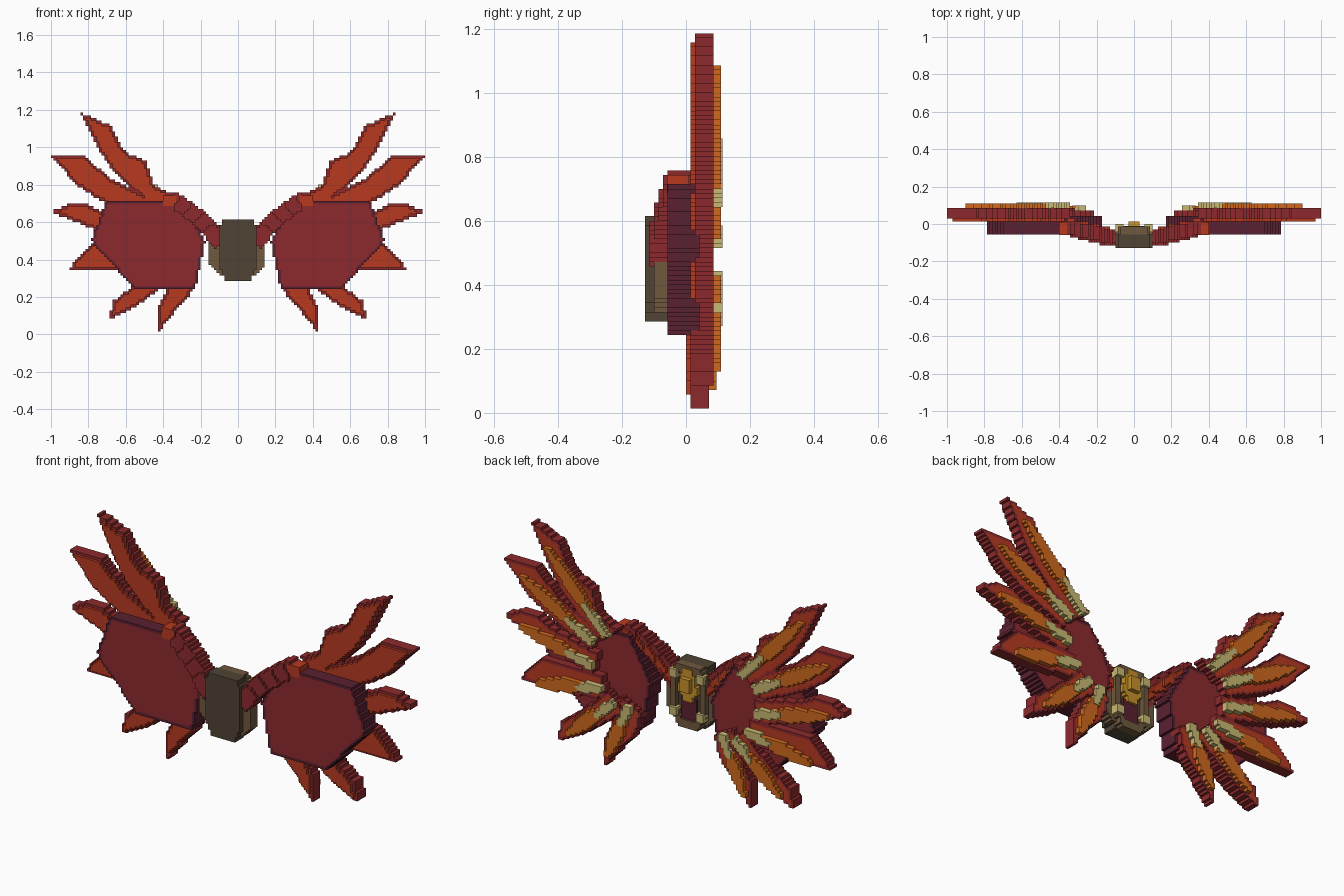
import bpy, bmesh
from mathutils import Vector

cube = bpy.data.objects.get("Cube")
if cube:
    bpy.data.objects.remove(cube, do_unlink=True)

V = 1 / 70  # block size


def material(name, hexcode):
    rgb = [int(hexcode[i:i + 2], 16) / 255 for i in (0, 2, 4)]
    col = [c / 12.92 if c < 0.04 else ((c + 0.055) / 1.055) ** 2.4 for c in rgb] + [1]
    m = bpy.data.materials.new(name)
    m.use_nodes = True
    m.diffuse_color = col
    m.node_tree.nodes["Principled BSDF"].inputs["Base Color"].default_value = col
    return m


EMBER = material("ember orange red", "b83a20")
RED = material("deep red", "8c2a2d")
MAROON = material("maroon", "5a2030")
ORANGE = material("orange", "d0691e")
CREAM = material("cream", "c9b973")
OLIVE = material("dark olive brown", "504434")
BROWN = material("brown", "6f583e")
GOLD = material("gold", "c8922a")
SIDES = ((1, 0), (-1, 0), (0, 1), (0, -1))


def inside(x, z, poly):
    hit = False
    for (ax, az), (bx, bz) in zip(poly, poly[1:] + poly[:1]):
        if (az > z) != (bz > z) and x < (bx - ax) * (z - az) / (bz - az) + ax:
            hit = not hit
    return hit


def raster(poly):
    """Blocks whose centre lies in an x-z outline."""
    xs, zs = zip(*poly)
    return {(i, k)
            for i in range(int(min(xs) / V) - 2, int(max(xs) / V) + 2)
            for k in range(int(min(zs) / V) - 2, int(max(zs) / V) + 2)
            if inside((i + 0.5) * V, (k + 0.5) * V, poly)}


def rim_of(cells):
    return {c for c in cells if any((c[0] + d[0], c[1] + d[1]) not in cells for d in SIDES)}


def blocks(name, cells, y0, y1, face, side=None, mirror=True):
    """Stepped slab from a set of blocks; a side colour also covers the rim."""
    bm = bmesh.new()
    edge = rim_of(cells)

    def wall(a, b, mat):
        """Quad between two x-z points, spanning the depth."""
        pts = [(a[0], y0, a[1]), (a[0], y1, a[1]), (b[0], y1, b[1]), (b[0], y0, b[1])]
        bm.faces.new([bm.verts.new(p) for p in pts]).material_index = mat

    for i, k in cells:
        corners = [((i + a) * V, (k + b) * V) for a, b in ((0, 0), (1, 0), (1, 1), (0, 1))]
        for y, loop in ((y0, corners), (y1, corners[::-1])):
            f = bm.faces.new([bm.verts.new((x, y, z)) for x, z in loop])
            f.material_index = int((i, k) in edge)
        for n, (di, dk) in enumerate(((0, -1), (1, 0), (0, 1), (-1, 0))):
            if (i + di, k + dk) not in cells:
                wall(corners[n], corners[(n + 1) % 4], 1)
    bmesh.ops.remove_doubles(bm, verts=bm.verts, dist=V / 100)
    me = bpy.data.meshes.new(name)
    bm.to_mesh(me)
    bm.free()
    me.materials.append(face)
    me.materials.append(side or face)
    ob = bpy.data.objects.new(name, me)
    bpy.context.collection.objects.link(ob)
    if mirror:
        ob.modifiers.new("Mirror", "MIRROR")


def taper(a, b, widths):
    """Outline along a line from a to b with evenly spaced half widths."""
    d = (b - a).normalized()
    n = Vector((-d.y, d.x))
    mids = [(a.lerp(b, i / (len(widths) - 1)), w) for i, w in enumerate(widths)]
    return [tuple(p + n * w) for p, w in mids] + [tuple(p - n * w) for p, w in mids[::-1]]


def box(x, z, w, h):
    return [(x - w, z - h), (x + w, z - h), (x + w, z + h), (x - w, z + h)]


def feather(name, y0, y1, root, left, tip, right):
    """Feather with raised front, orange stripe and cream quill behind."""
    start, end = Vector(root), Vector(tip)
    base = taper(start, end, (0.06, 0.06))
    cells = raster([base[0], *left, tip, *right, base[-1]])
    blocks(name, cells, y0, y1, EMBER, RED)
    blocks(name + "_front", cells - rim_of(cells), y0 - V, y0, EMBER)
    stripe = taper(start.lerp(end, 0.2), start.lerp(end, 0.8), (0.018, 0.036, 0.03, 0.01))
    blocks(name + "_stripe", raster(stripe), y1, y1 + 1.7 * V, ORANGE)
    quill = taper(start, start.lerp(end, 0.3), (0.022, 0.024, 0.012))
    blocks(name + "_quill", raster(quill), y1, y1 + 2 * V, CREAM)


# Wing shield plate
plate = [(0.28, 0.68), (0.32, 0.72), (0.7, 0.72), (0.785, 0.5),
         (0.56, 0.25), (0.225, 0.25), (0.175, 0.5)]
blocks("wing_plate", raster(plate), -4 * V, 3 * V, RED, MAROON)

# Feathers from the top one round to the bottom one
feather("top_feather", 2 * V, 6 * V, (0.39, 0.71),
        [(0.445, 0.79), (0.49, 0.92), (0.61, 0.98), (0.685, 1.12)], (0.84, 1.185),
        [(0.75, 1), (0.68, 0.89), (0.56, 0.77)])
feather("upper_feather", 2 * V, 6 * V, (0.47, 0.66),
        [(0.56, 0.77), (0.69, 0.84), (0.82, 0.95)], (1, 0.955),
        [(0.865, 0.8), (0.785, 0.745), (0.68, 0.69)])
feather("outer_feather", 2 * V, 6 * V, (0.47, 0.535),
        [(0.715, 0.655), (0.81, 0.695), (0.9, 0.7)], (1.005, 0.655),
        [(0.865, 0.6), (0.75, 0.555)])
feather("lower_outer_feather", 2 * V, 6 * V, (0.42, 0.43),
        [(0.77, 0.49), (0.81, 0.46), (0.875, 0.395)], (0.9, 0.34),
        [(0.76, 0.35), (0.62, 0.34)])
feather("lower_feather", V, 6 * V, (0.35, 0.37),
        [(0.57, 0.25), (0.665, 0.18)], (0.695, 0.07),
        [(0.545, 0.15), (0.45, 0.22)])
feather("bottom_feather", V, 5 * V, (0.27, 0.37),
        [(0.39, 0.22), (0.435, 0.14)], (0.435, 0),
        [(0.33, 0.13), (0.28, 0.18), (0.23, 0.26)])

# Shoulder arm, stepping outwards and backwards along a curve
bottom, bend, top = Vector((0.09, 0.48)), Vector((0.2, 0.65)), Vector((0.36, 0.725))


def arm_point(t):
    return bottom.lerp(bend, t).lerp(bend.lerp(top, t), t)


for n in range(5):
    a, b = arm_point(n / 5), arm_point(min(1, n / 5 + 0.3))
    y0, y1 = (n - 8) * V, (n - 3) * V
    blocks(f"arm_segment_{n + 1}", raster(taper(a, b, (0.045, 0.045))), y0, y1, RED)
    ridge = raster(taper(a, b, (0.012, 0.02, 0.012)))
    blocks(f"arm_ridge_{n + 1}", ridge, y1, y1 + V, EMBER)
blocks("arm_knuckle", raster(box(0.365, 0.715, 0.03, 0.035)), -0.06, 0.01, EMBER)


# Body core, from half outlines
def symmetric(half, scale=1):
    pts = half + [(-x, z) for x, z in half[::-1]]
    return raster([(x * scale, 0.45 + (z - 0.45) * scale) for x, z in pts])


front = [(0.07, 0.62), (0.105, 0.57), (0.105, 0.36), (0.06, 0.28)]
wide = [(0.08, 0.58), (0.15, 0.52), (0.15, 0.37), (0.09, 0.31)]
opening = symmetric(front, 0.72)
blocks("body_front", symmetric(front), -9 * V, -4 * V, OLIVE, mirror=False)
blocks("body_shell", symmetric(wide), -7 * V, -3 * V, BROWN, mirror=False)
blocks("body_back_frame", symmetric(front, 0.95) - opening, -4 * V, -V, BROWN, mirror=False)
blocks("body_back_inset", opening, -4 * V, -2.8 * V, OLIVE, mirror=False)

# Ornament on the back
blocks("back_panel", raster(box(0, 0.39, 0.045, 0.06)), -3 * V, -1.7 * V, MAROON, mirror=False)
spine = taper(Vector((0, 0.43)), Vector((0, 0.6)), (0.025, 0.055, 0.045, 0.02))
blocks("ornament_base", raster(spine), -3 * V, -0.7 * V, GOLD, mirror=False)
blocks("ornament_boss", raster(box(0, 0.52, 0.03, 0.03)), -0.7 * V, V, GOLD, mirror=False)
for name, z in (("lower_stud", 0.36), ("upper_stud", 0.57)):
    blocks(name, raster(box(0.08, z, 0.02, 0.02)), -3 * V, 0, CREAM)
